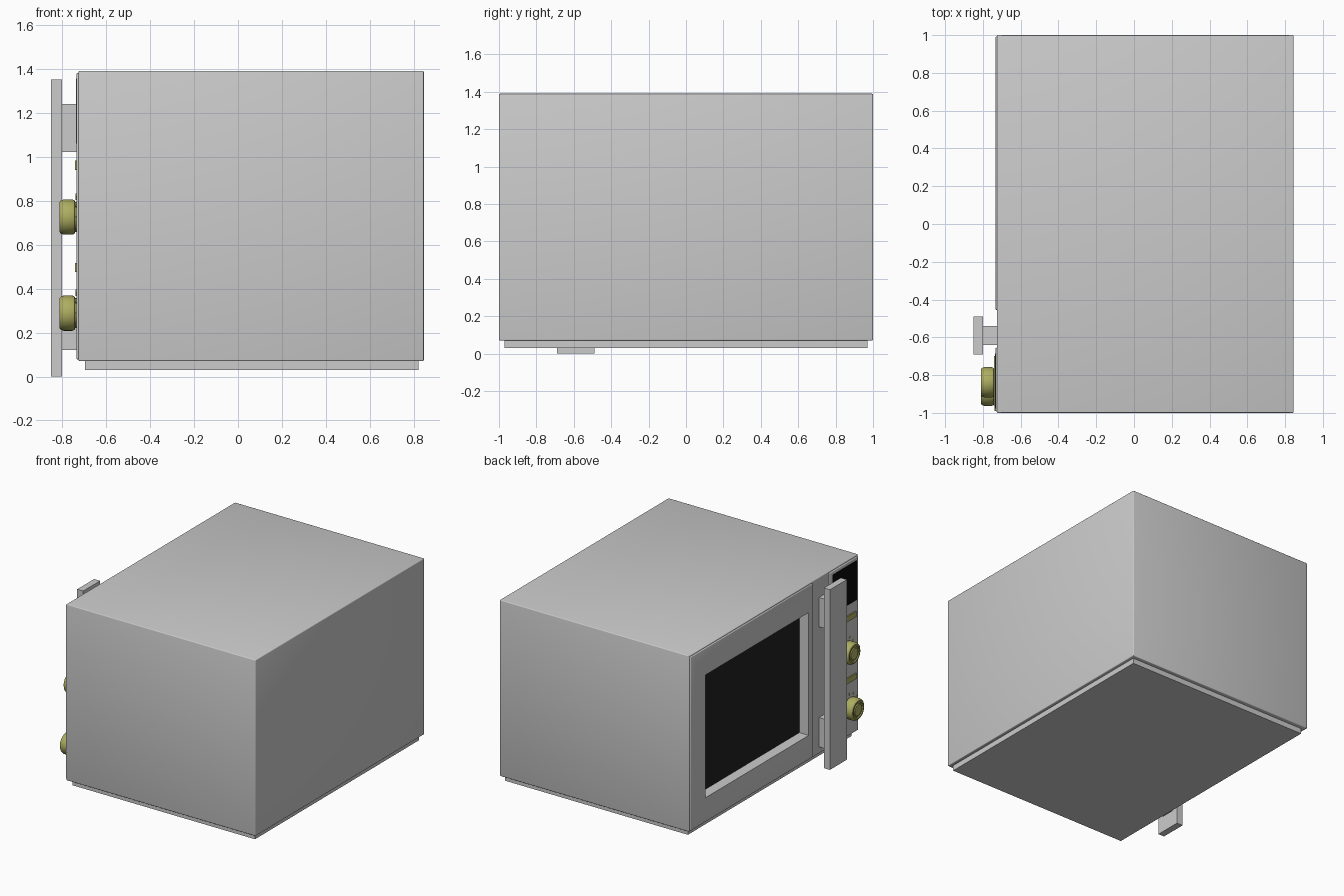
import bpy, bmesh, math
from mathutils import Matrix, Vector

if "Cube" in bpy.data.objects:
    bpy.data.objects.remove(bpy.data.objects["Cube"])


def material(name, color):
    m = bpy.data.materials.new(name)
    m.diffuse_color = color
    m.use_nodes = True
    m.node_tree.nodes["Principled BSDF"].inputs["Base Color"].default_value = m.diffuse_color
    return m


BRASS = material("brass", (0.42, 0.42, 0.12, 1))
BLACK = material("black_glass", (0.015, 0.015, 0.015, 1))
DISPLAY = material("display_black", (0.003, 0.003, 0.003, 1))


def finish(name, bm, mat=None):
    mesh = bpy.data.meshes.new(name)
    bmesh.ops.recalc_face_normals(bm, faces=bm.faces)
    bm.to_mesh(mesh)
    bm.free()
    ob = bpy.data.objects.new(name, mesh)
    bpy.context.collection.objects.link(ob)
    if mat:
        mesh.materials.append(mat)
    return ob


def smooth(ob):
    bpy.ops.object.select_all(action='DESELECT')
    ob.select_set(True)
    bpy.context.view_layer.objects.active = ob
    bpy.ops.object.shade_smooth_by_angle(angle=math.radians(35))


def box(name, x, y, z, mat=None, bevel=0):
    """Box from (min, max) ranges, optionally with rounded edges."""
    bm = bmesh.new()
    size = Vector([r[1] - r[0] for r in (x, y, z)])
    mid = Vector([(r[0] + r[1]) / 2 for r in (x, y, z)])
    bmesh.ops.create_cube(bm, size=1, matrix=Matrix.Translation(mid) @ Matrix.Diagonal((*size, 1)))
    if bevel:
        bmesh.ops.bevel(bm, geom=bm.edges[:], offset=bevel, segments=3, profile=0.5, affect='EDGES')
    ob = finish(name, bm, mat)
    if bevel:
        smooth(ob)
    return ob


def cut(ob, cutter):
    m = ob.modifiers.new("opening", 'BOOLEAN')
    m.operation = 'DIFFERENCE'
    m.solver = 'EXACT'
    m.object = cutter


# Housing and base plate
body = box("body", (-0.725, 0.845), (-1, 1), (0.07, 1.39), bevel=0.006)
box("base", (-0.695, 0.82), (-0.97, 0.97), (0.03, 0.075))

# Door with recessed window
door = box("door", (-0.734, -0.715), (-0.455, 0.993), (0.077, 1.38), bevel=0.006)
window_cutter = box("window_cutter", (-0.9, -0.65), (-0.405, 0.82), (0.26, 1.18))
window_cutter.hide_render = True
window_cutter.hide_viewport = True
cut(body, window_cutter)
cut(door, window_cutter)
box("window_glass", (-0.656, -0.64), (-0.41, 0.825), (0.255, 1.185), BLACK)

# Control panel and display
box("control_panel", (-0.734, -0.715), (-0.993, -0.655), (0.077, 1.38), bevel=0.006)
box("display", (-0.737, -0.73), (-0.975, -0.685), (1.06, 1.355), DISPLAY)

# Handle bar and its two mounts
box("handle_bar", (-0.85, -0.80), (-0.69, -0.49), (0.0, 1.35))
for name, z in (("handle_mount_top", 1.02), ("handle_mount_bottom", 0.12)):
    box(name, (-0.802, -0.72), (-0.64, -0.54), (z, z + 0.22))


# Lathed knobs: (radius, distance out of the panel)
KNOB = [(0.068, 0.0), (0.068, 0.008), (0.076, 0.01), (0.08, 0.02), (0.08, 0.06), (0.076, 0.072),
        (0.068, 0.078), (0.058, 0.078), (0.054, 0.072), (0.046, 0.072), (0.042, 0.078), (0, 0.078)]


def knob(name, y, z):
    bm = bmesh.new()
    verts = [bm.verts.new((-0.733 - d, y + r, z)) for r, d in KNOB]
    edges = [bm.edges.new(p) for p in zip(verts, verts[1:])]
    bmesh.ops.spin(bm, geom=verts + edges, cent=(0, y, z), axis=(1, 0, 0),
                   angle=2 * math.pi, steps=32)
    bmesh.ops.remove_doubles(bm, verts=bm.verts[:], dist=0.0005)
    smooth(finish(name, bm, BRASS))
    # Tick marks around the dial
    bm = bmesh.new()
    for i in range(-4, 5):
        place = (Matrix.Translation((-0.735, y, z)) @ Matrix.Rotation(math.radians(30 * i), 4, 'X')
                 @ Matrix.Translation((0, 0, 0.1)))
        bmesh.ops.create_cube(bm, size=1, matrix=place @ Matrix.Diagonal((0.006, 0.006, 0.016, 1)))
    finish(name + "_ticks", bm, BRASS)


knob("upper_knob", -0.838, 0.725)
knob("lower_knob", -0.883, 0.288)

# Label strips above each knob
for name, z in (("upper_strip", 0.94), ("lower_strip", 0.475)):
    box(name, (-0.742, -0.73), (-0.96, -0.70), (z, z + 0.042), BRASS)
